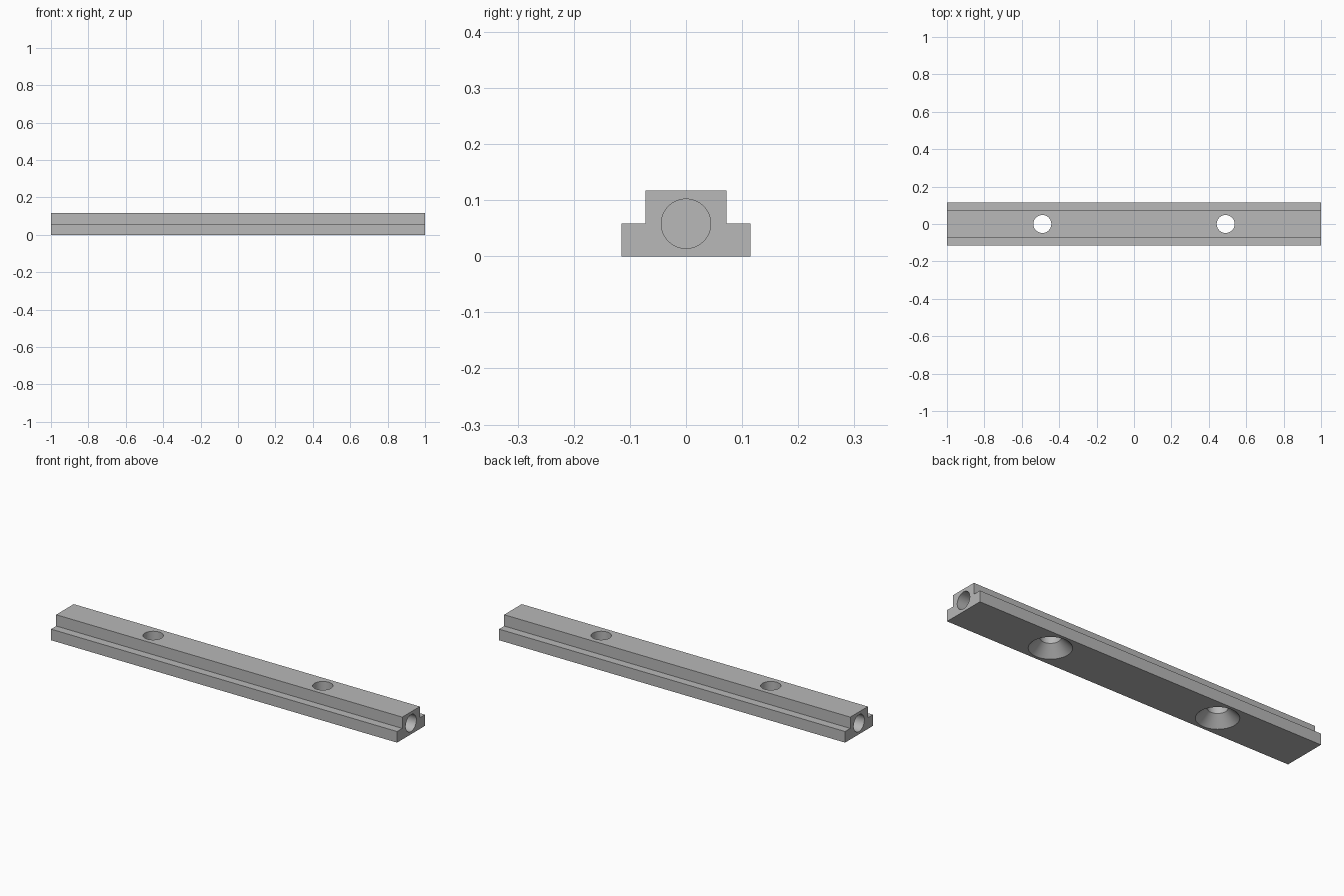
import bpy
import bmesh
import math
from mathutils import Matrix

HALF_LEN, HALF_BASE, HALF_TOP = 1.0, 0.115, 0.0725
STEP_Z, TOP_Z = 0.058, 0.117
SIDES = 64

cube = bpy.data.objects.get("Cube")
if cube:
    bpy.data.objects.remove(cube, do_unlink=True)

steel = bpy.data.materials.new("plain grey steel")
steel.use_nodes = True
grey = (0.48, 0.48, 0.48, 1.0)
steel.diffuse_color = grey
steel.node_tree.nodes["Principled BSDF"].inputs["Base Color"].default_value = grey


def finish(bm, name):
    bmesh.ops.recalc_face_normals(bm, faces=bm.faces)
    mesh = bpy.data.meshes.new(name)
    bm.to_mesh(mesh)
    bm.free()
    mesh.materials.append(steel)
    obj = bpy.data.objects.new(name, mesh)
    bpy.context.collection.objects.link(obj)
    return obj


def turned_cutter(name, profile, matrix):
    """Closed solid of revolution from (radius, height) pairs."""
    bm = bmesh.new()
    rings = []
    for r, z in profile:
        angles = [2 * math.pi * i / SIDES for i in range(SIDES)]
        rings.append([bm.verts.new((r * math.cos(a), r * math.sin(a), z)) for a in angles])
    for low, high in zip(rings, rings[1:]):
        for i in range(SIDES):
            j = (i + 1) % SIDES
            bm.faces.new((low[i], low[j], high[j], high[i]))
    bm.faces.new(rings[0])
    bm.faces.new(rings[-1])
    bm.transform(matrix)
    obj = finish(bm, name)
    obj.hide_render = True
    return obj


# Stepped rail body: half profile mirrored, then extruded along x
half = [(HALF_BASE, 0), (HALF_BASE, STEP_Z), (HALF_TOP, STEP_Z), (HALF_TOP, TOP_Z)]
outline = half + [(-y, z) for y, z in reversed(half)]
bm = bmesh.new()
section = bm.faces.new([bm.verts.new((-HALF_LEN, y, z)) for y, z in outline])
grown = bmesh.ops.extrude_face_region(bm, geom=[section])["geom"]
bmesh.ops.translate(bm, vec=(2 * HALF_LEN, 0, 0),
                    verts=[v for v in grown if isinstance(v, bmesh.types.BMVert)])
rail = finish(bm, "stepped_rail")

# Countersunk screw holes from below and blind bores in both ends
screw = [(0.11, -0.01), (0.048, 0.052), (0.048, 0.15)]
bore = [(0.044, -0.30), (0.044, 0.05)]
cutters = []
for side, label in ((1, "left"), (-1, "right")):
    cutters.append(turned_cutter(label + "_screw_hole", screw,
                                 Matrix.Translation((side * 0.49, 0, 0))))
    cutters.append(turned_cutter(label + "_end_bore", bore,
                                 Matrix.Translation((side * HALF_LEN, 0, STEP_Z))
                                 @ Matrix.Rotation(side * math.pi / 2, 4, "Y")))

bpy.ops.object.select_all(action="DESELECT")
rail.select_set(True)
bpy.context.view_layer.objects.active = rail
for cutter in cutters:
    mod = rail.modifiers.new(cutter.name, "BOOLEAN")
    mod.operation = "DIFFERENCE"
    mod.solver = "EXACT"
    mod.object = cutter
    bpy.ops.object.modifier_apply(modifier=mod.name)
    bpy.data.objects.remove(cutter, do_unlink=True)

# Smooth hole walls, crisp edges everywhere else
bpy.ops.object.shade_smooth_by_angle(angle=math.radians(30))
